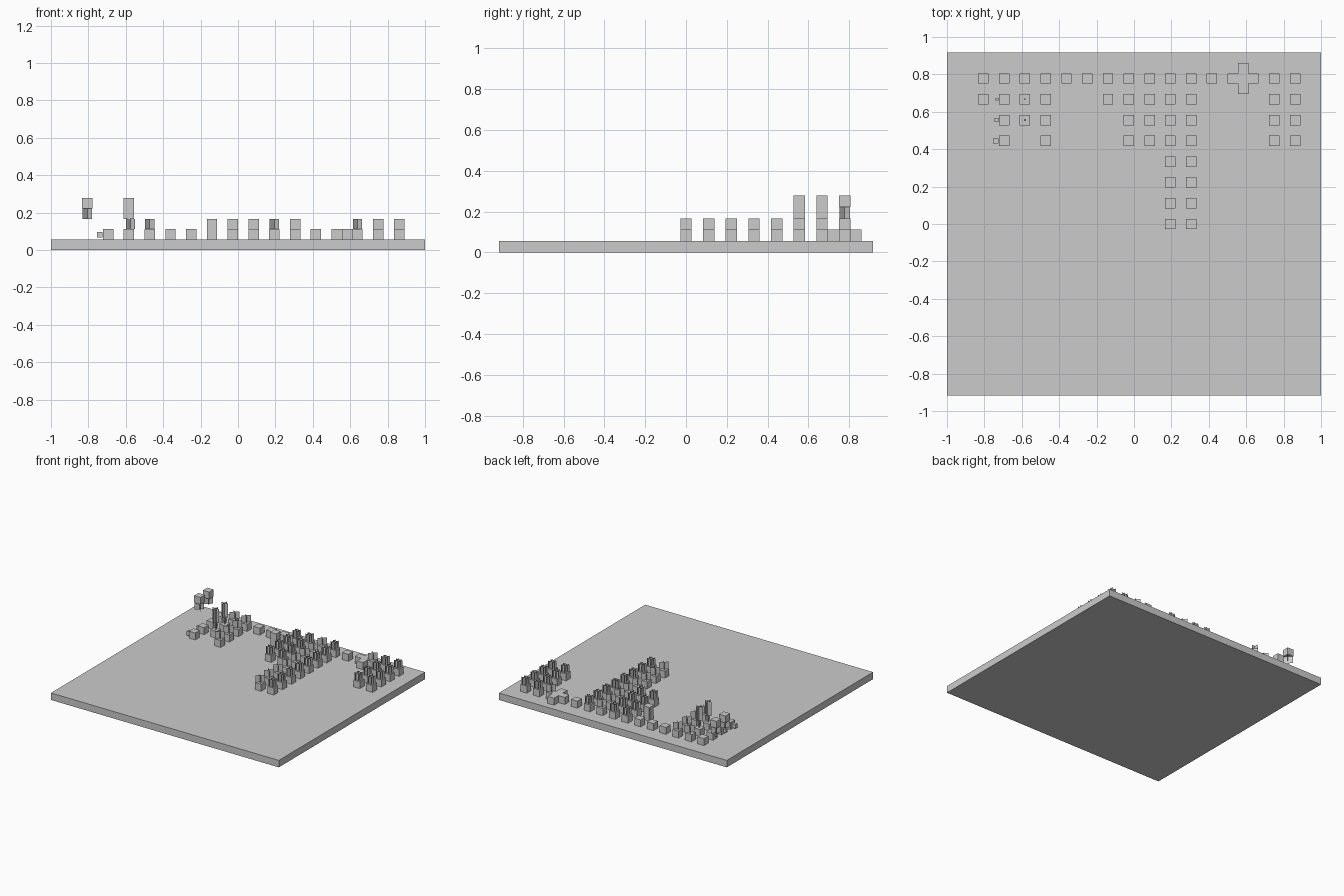
import bpy, bmesh
from math import sqrt

if "Cube" in bpy.data.objects:
    bpy.data.objects.remove(bpy.data.objects["Cube"])

U = 1 / 18          # one block of the grid


def make(name, build):
    bm = bmesh.new()
    build(bm)
    me = bpy.data.meshes.new(name)
    bm.to_mesh(me)
    bm.free()
    ob = bpy.data.objects.new(name, me)
    bpy.context.collection.objects.link(ob)
    return ob


def box(bm, x, y, z, sx=1, sy=1, sz=1):
    """Box centred on x, y with its underside at z (block units)."""
    geo = bmesh.ops.create_cube(bm, size=U)["verts"]
    bmesh.ops.scale(bm, vec=(sx, sy, sz), verts=geo)
    bmesh.ops.translate(bm, vec=(x * U, y * U, (z + sz / 2) * U), verts=geo)


def sheet(bm, x, y, z, dx, dy, h=1):
    """Thin upright leaf sheet running from (x-dx, y-dy) to (x+dx, y+dy)."""
    pts = [(x - dx, y - dy, z), (x + dx, y + dy, z),
           (x + dx, y + dy, z + h), (x - dx, y - dy, z + h)]
    bm.faces.new([bm.verts.new((a * U, b * U, c * U)) for a, b, c in pts])


def cross(bm, x, y, z, h=1):
    sheet(bm, x, y, z, .45, .45, h)
    sheet(bm, x, y, z, .45, -.45, h)


def hatch(bm, x, y, z, h=1):
    for o in (-.25, .25):
        sheet(bm, x + o, y, z, 0, .5, h)
        sheet(bm, x, y + o, z, .5, 0, h)


def col(i):
    return -14.5 + 2 * i


# ground slab
make("ground_slab", lambda bm: box(bm, 0, 0, 0, 36, 33, 1))

# rows of each column: y positions in block units
FOUR = range(14, 7, -2)
EIGHT = range(14, -1, -2)
layout = {1: FOUR, 2: (14, 12, 10), 3: FOUR, 4: (14,), 5: (14,), 6: (14,),
          7: FOUR, 8: FOUR, 9: EIGHT, 10: EIGHT, 11: (14,), 12: (14,),
          13: (14,), 14: FOUR, 15: FOUR}


# soil blocks, including the plus-shaped group
def soil(bm):
    for i, rows in layout.items():
        for y in rows:
            box(bm, col(i), y, 1)
    for y in (13, 14, 15):
        box(bm, 10.5, y, 1)


make("soil_blocks", soil)


# hatched crop sheets
def crops(bm):
    for i in (7, 8, 10, 14, 15):
        for y in layout[i]:
            hatch(bm, col(i), y, 2)


make("crops", crops)


# crossed sapling sheets
def saplings(bm):
    for i in (3, 9, 13):
        for y in layout[i]:
            cross(bm, col(i), y, 2)
    cross(bm, col(2) + .15, 14, 2)


make("saplings", saplings)


# floating blocks with hanging plants
def floating(bm):
    for y in (14, 12):
        box(bm, col(0), y, 4)


def hanging(bm):
    for y in (14, 12):
        cross(bm, col(0), y, 3)


make("floating_blocks", floating)
make("hanging_plants", hanging)


# tall canes with leaf sheets
def canes(bm):
    for y, t in ((12, .125), (10, .19)):
        box(bm, col(2), y, 2, t, t, 3)


def cane_leaves(bm):
    for y in (12, 10):
        sheet(bm, col(2), y, 3, .5, 0, 2)
        sheet(bm, col(2), y, 3, 0, .5, 2)


make("canes", canes)
make("cane_leaves", cane_leaves)


# pods growing on the side of three blocks
def pods(bm):
    for y, w, h in ((12, 4, 5), (10, 6, 7), (8, 8, 9)):
        w, h = w / 16, h / 16
        box(bm, col(1) - .5 - 1 / 16 - w / 2, y, 1.75 - h, w, w, h)


make("pods", pods)


# two-block column with slightly inset sides
def column(bm):
    box(bm, col(6), 12, 1, .875, .875, 2)
    for o in (-.4375, .4375):
        sheet(bm, col(6) + o, 12, 1, 0, .5, 2)
        sheet(bm, col(6), 12 + o, 1, .5, 0, 2)
    box(bm, col(6), 12, 2.98, 1, 1, .02)


make("tall_column", column)
